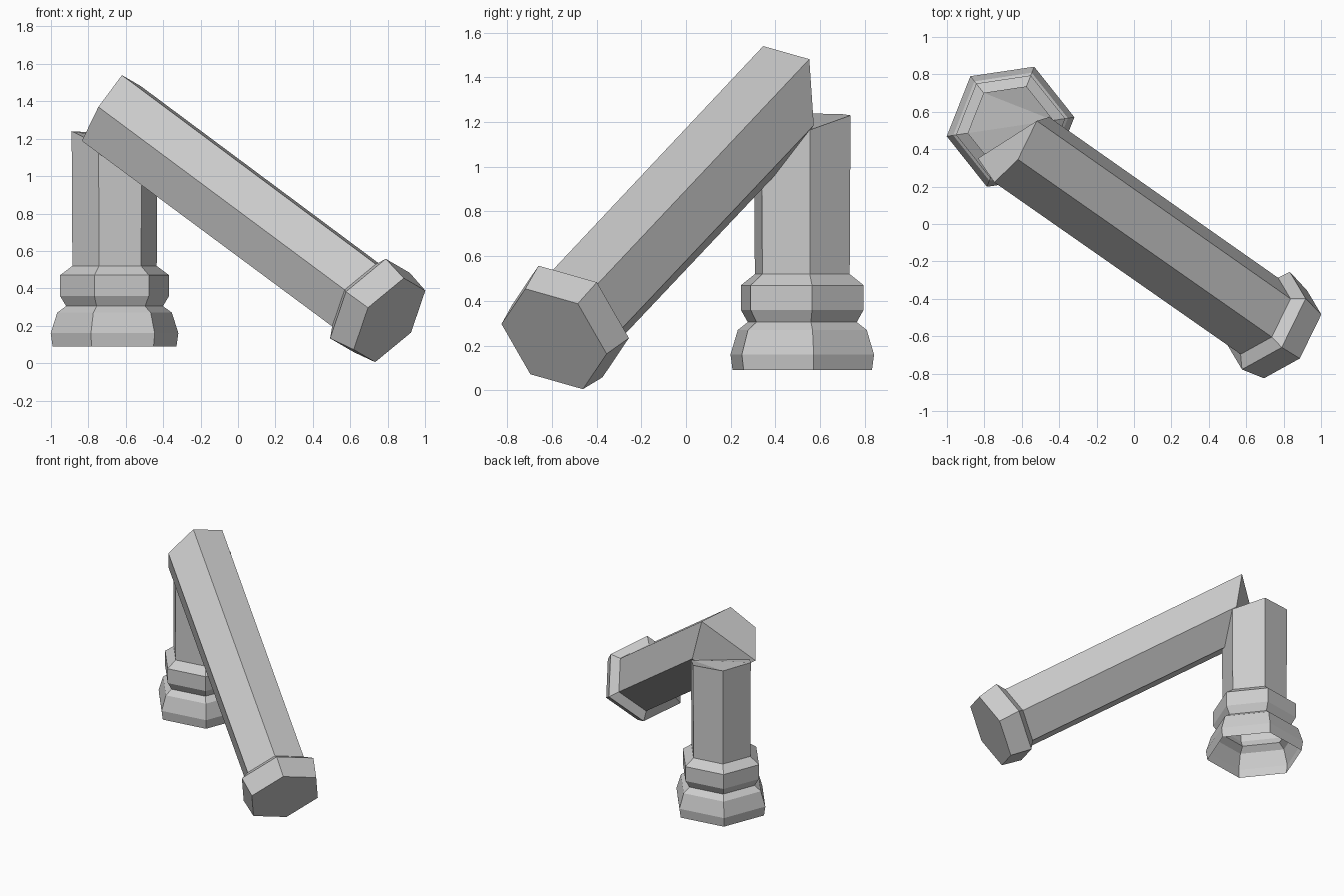
import bpy, bmesh
from math import cos, sin, radians
from mathutils import Vector

cube = bpy.data.objects.get("Cube")
if cube:
    bpy.data.objects.remove(cube, do_unlink=True)

stone = bpy.data.materials.new("grey_stone")
stone.use_nodes = True
GREY = (0.6, 0.6, 0.6, 1)
stone.diffuse_color = GREY
stone.node_tree.nodes["Principled BSDF"].inputs["Base Color"].default_value = GREY


def column(name, origin, axis, first, profile, radius, broken, fan, closed):
    """Six-sided column: profile rings of (distance, radius), then a broken end
    with one distance per corner, filled as a fan of faces."""
    axis = Vector(axis).normalized()
    u = Vector(first)
    u = (u - axis * u.dot(axis)).normalized()
    v = axis.cross(u)
    origin = Vector(origin)
    rings = [[(t, r)] * 6 for t, r in profile]
    rings.append([(t, radius) for t in broken])

    bm = bmesh.new()
    loops = []
    for ring in rings:
        loops.append([bm.verts.new(origin + axis * t
                                   + (u * cos(radians(60 * k)) + v * sin(radians(60 * k))) * r)
                      for k, (t, r) in enumerate(ring)])
    for low, high in zip(loops, loops[1:]):
        for k in range(6):
            n = (k + 1) % 6
            bm.faces.new((low[k], low[n], high[n], high[k]))
    for corners in fan:
        bm.faces.new([loops[-1][k] for k in corners])
    if closed:
        bm.faces.new(loops[0][::-1])
    bmesh.ops.recalc_face_normals(bm, faces=bm.faces)

    mesh = bpy.data.meshes.new(name)
    bm.to_mesh(mesh)
    bm.free()
    mesh.materials.append(stone)
    obj = bpy.data.objects.new(name, mesh)
    bpy.context.collection.objects.link(obj)
    return obj


# Standing stump with a moulded foot, open underneath
column("standing_column", (-0.66, 0.52, 0), (0, 0, 1),
       (cos(radians(8.5)), sin(radians(8.5)), 0),
       [(0.09, 0.335), (0.16, 0.345), (0.27, 0.31), (0.305, 0.262),
        (0.36, 0.295), (0.47, 0.295), (0.52, 0.228)],
       0.232, (1.165, 1.23, 1.235, 1.24, 1.17, 1.16),
       [(0, 1, 2), (0, 2, 3), (0, 3, 4, 5)], False)

# Toppled shaft leaning on the stump, its capital on the ground.
# Corners run around the axis from the one at the upper right.
column("fallen_column", (0.81, -0.59, 0.23), (-0.70, 0.49, 0.52),
       (0.19, 0.10, 0.15),
       [(0, 0.27), (0.15, 0.30), (0.20, 0.235)],
       0.237, (2.14, 1.95, 1.95, 2.11, 2.08, 2.14),
       [(3, 1, 2), (3, 0, 1), (3, 4, 5, 0)], True)
